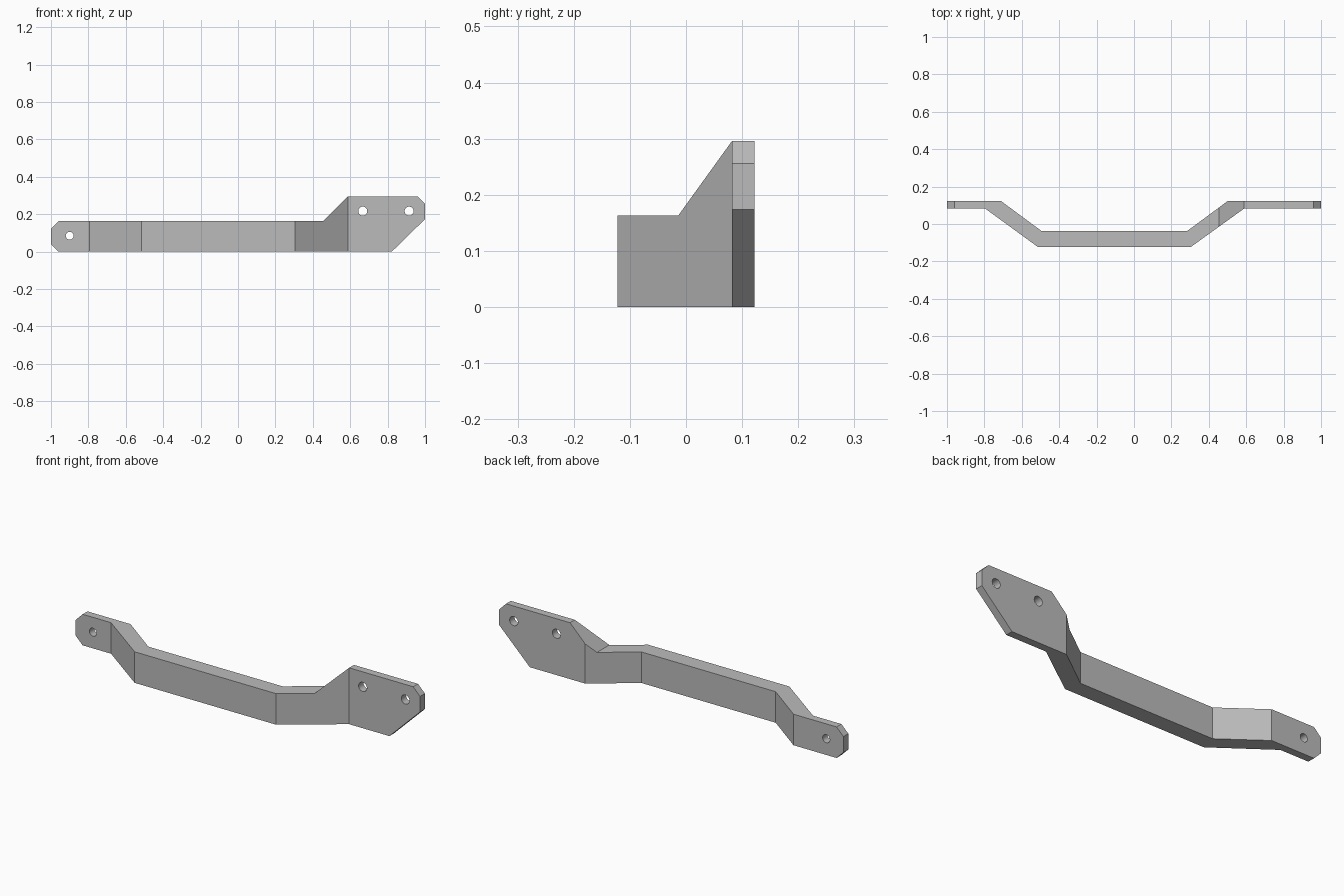
import bpy
import bmesh
import math
from mathutils import Vector

cube = bpy.data.objects.get("Cube")
if cube:
    bpy.data.objects.remove(cube, do_unlink=True)


def prism(name, points, direction):
    """Closed solid swept from a polygon along a direction."""
    bm = bmesh.new()
    face = bm.faces.new([bm.verts.new(p) for p in points])
    swept = bmesh.ops.extrude_face_region(bm, geom=[face])
    moved = [g for g in swept["geom"] if isinstance(g, bmesh.types.BMVert)]
    bmesh.ops.translate(bm, verts=moved, vec=Vector(direction))
    bmesh.ops.recalc_face_normals(bm, faces=bm.faces)
    mesh = bpy.data.meshes.new(name)
    bm.to_mesh(mesh)
    bm.free()
    obj = bpy.data.objects.new(name, mesh)
    bpy.context.collection.objects.link(obj)
    return obj


def cut(target, cutter, operation):
    """Apply a boolean and discard the cutter."""
    cutter.hide_render = True
    mod = target.modifiers.new("cut", "BOOLEAN")
    mod.operation = operation
    mod.solver = "EXACT"
    mod.object = cutter
    bpy.context.view_layer.objects.active = target
    bpy.ops.object.modifier_apply(modifier=mod.name)
    bpy.data.objects.remove(cutter, do_unlink=True)


# Bent bar seen from above, overlong so the side outline trims its ends
plan = [(-1.1, 0.082), (-0.795, 0.082), (-0.515, -0.122), (0.305, -0.122),
        (0.588, 0.082), (1.1, 0.082), (1.1, 0.122), (0.5, 0.122),
        (0.285, -0.037), (-0.495, -0.037), (-0.71, 0.122), (-1.1, 0.122)]
bracket = prism("bent_bracket", [(x, y, -0.1) for x, y in plan], (0, 0, 0.6))

# Front outline: chamfered small tab, level bar, tall mounting plate
outline = [(-1, 0.04), (-0.96, 0), (0.822, 0), (1, 0.174), (1, 0.256),
           (0.96, 0.296), (0.588, 0.296), (0.455, 0.163),
           (-0.96, 0.163), (-1, 0.123)]
cut(bracket, prism("outline_cutter", [(x, -0.3, z) for x, z in outline],
                   (0, 0.6, 0)), "INTERSECT")

# Bolt holes
SIDES = 32
for hx, hz, r in [(-0.9, 0.085, 0.021), (0.667, 0.217, 0.024),
                  (0.915, 0.217, 0.024)]:
    ring = [(hx + r * math.cos(math.tau * i / SIDES), 0,
             hz + r * math.sin(math.tau * i / SIDES)) for i in range(SIDES)]
    cut(bracket, prism("hole_cutter", ring, (0, 0.3, 0)), "DIFFERENCE")

# Plain grey metal
grey = bpy.data.materials.new("grey_metal")
grey.use_nodes = True
colour = (0.5, 0.5, 0.5, 1)
grey.diffuse_color = colour
grey.node_tree.nodes["Principled BSDF"].inputs["Base Color"].default_value = colour
bracket.data.materials.clear()
bracket.data.materials.append(grey)
for poly in bracket.data.polygons:
    poly.material_index = 0

# Smooth hole walls, sharp bends
bpy.ops.object.select_all(action="DESELECT")
bracket.select_set(True)
bpy.context.view_layer.objects.active = bracket
bpy.ops.object.shade_smooth_by_angle(angle=math.radians(25))
